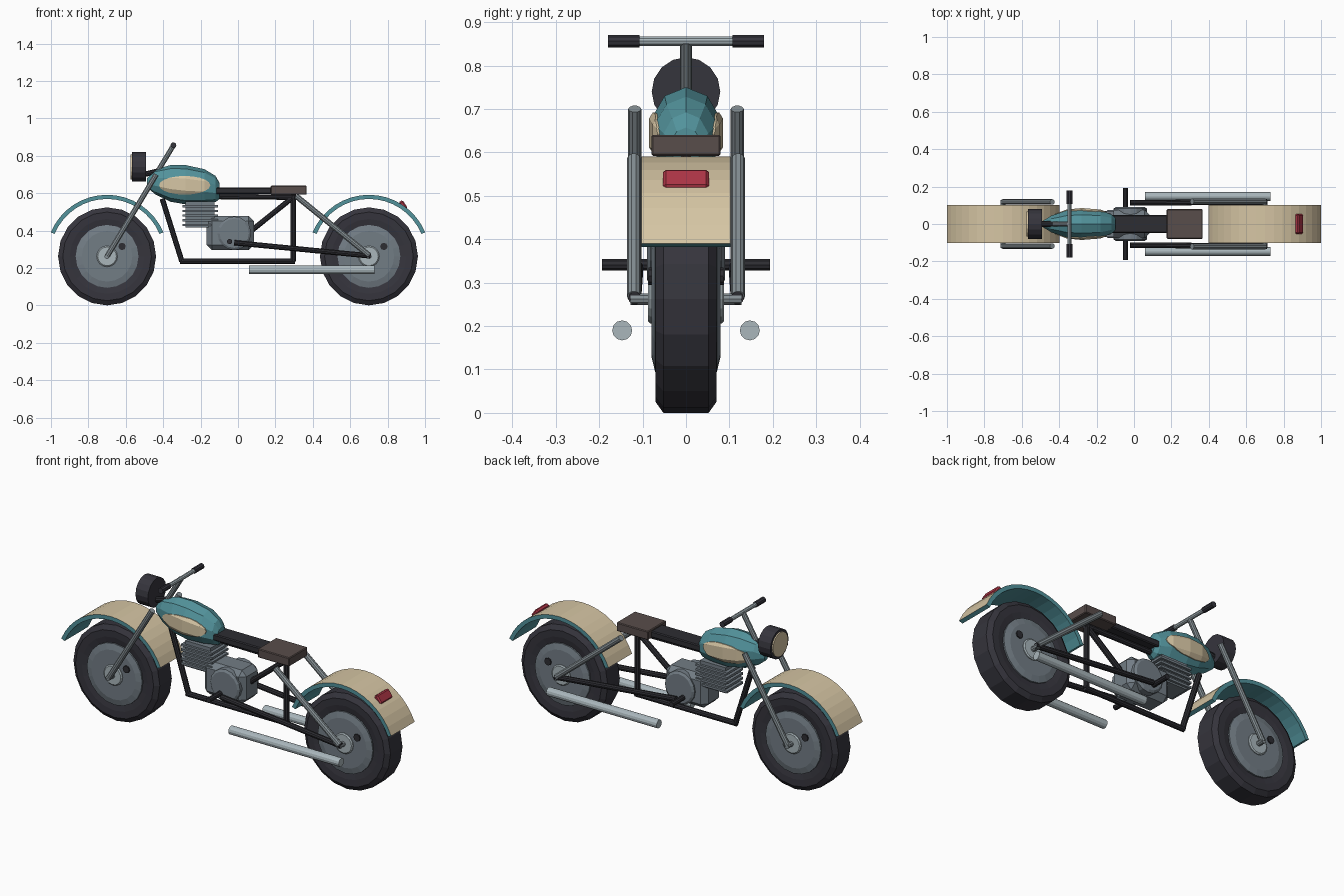
import bpy, bmesh
from math import sin, cos, pi, radians
from mathutils import Vector

if "Cube" in bpy.data.objects:
    bpy.data.objects.remove(bpy.data.objects["Cube"])


def material(name, r, g, b):
    m = bpy.data.materials.new(name)
    m.diffuse_color = (r, g, b, 1)
    m.use_nodes = True
    m.node_tree.nodes["Principled BSDF"].inputs["Base Color"].default_value = m.diffuse_color
    return m


TEAL = material("teal paint", .085, .29, .33)
CREAM = material("cream paint", .67, .56, .37)
RUBBER = material("tyre rubber", .036, .035, .046)
BLACK = material("black frame", .026, .026, .032)
ENGINE = material("engine grey", .17, .205, .235)
STEEL = material("dull steel", .24, .28, .30)
CHROME = material("bright steel", .40, .47, .50)
BROWN = material("brown leather", .098, .074, .070)
RED = material("red lens", .40, .034, .058)


def finish(name, bm, *mats):
    bmesh.ops.recalc_face_normals(bm, faces=bm.faces)
    me = bpy.data.meshes.new(name)
    bm.to_mesh(me)
    bm.free()
    for m in mats:
        me.materials.append(m)
    ob = bpy.data.objects.new(name, me)
    bpy.context.scene.collection.objects.link(ob)
    return ob


def loft(name, rings, *mats):
    """Skin a row of equal-sized rings and cap both ends."""
    bm = bmesh.new()
    rows = [[bm.verts.new(p) for p in ring] for ring in rings]
    n = len(rows[0])
    for a, b in zip(rows, rows[1:]):
        for i in range(n):
            bm.faces.new((a[i], a[(i + 1) % n], b[(i + 1) % n], b[i]))
    bm.faces.new(rows[0])
    bm.faces.new(rows[-1])
    return finish(name, bm, *mats)


def tube(name, a, b, r, mat, n=10):
    a, b = Vector(a), Vector(b)
    q = (b - a).to_track_quat('Z', 'Y')
    ring = [q @ Vector((r * cos(2 * pi * i / n), r * sin(2 * pi * i / n), 0)) for i in range(n)]
    return loft(name, [[p + c for p in ring] for c in (a, b)], mat)


def lathe(name, x, z, profile, mat, n=20):
    """Revolve (radius, y) points about a sideways axle."""
    return loft(name, [[(x + r * sin(2 * pi * i / n), y, z + r * cos(2 * pi * i / n))
                        for i in range(n)] for r, y in profile], mat)


def box(name, x, y, z, mat, bevel=0.0):
    """Box from (min, max) extents."""
    bm = bmesh.new()
    bmesh.ops.create_cube(bm, size=1)
    for v in bm.verts:
        v.co = [(e[0] + e[1]) / 2 + c * (e[1] - e[0]) for c, e in zip(v.co, (x, y, z))]
    if bevel:
        bmesh.ops.bevel(bm, geom=bm.edges[:], offset=bevel, segments=1, affect='EDGES')
    return finish(name, bm, mat)


def both_ways(half):
    return half + [(r, -y) for r, y in reversed(half)]


AXLE_Z = .262
SIDES = (("left", -1), ("right", 1))

# wheels and fenders
for end, x in (("front", -.70), ("rear", .70)):
    lathe(end + "_tyre", x, AXLE_Z,
          both_ways([(.15, .060), (.20, .069), (.237, .070), (.262, .052)]), RUBBER)
    lathe(end + "_wheel_disc", x, AXLE_Z, both_ways([(.135, .079), (.168, .071)]), ENGINE)
    lathe(end + "_hub", x, AXLE_Z, both_ways([(.050, .088), (.056, .083)]), CHROME, 16)
    tube(end + "_axle", (x, -.128, AXLE_Z), (x, .128, AXLE_Z), .014, STEEL)
    for side, s in SIDES:
        dx = -.08 if (end == "front" and s > 0) else .08
        tube(f"{end}_wheel_bolt_{side}", (x + dx, s * .07, .315), (x + dx, s * .086, .315),
             .02, BLACK, 8)
    rings = []
    for i in range(17):
        t = radians(22.6 + (180 - 45.2) * i / 16)
        rings.append([(x + r * cos(t), y, .265 + r * sin(t))
                      for r, y in ((.304, -.102), (.326, -.102), (.326, .102), (.304, .102))])
    fender = loft(end + "_fender", rings, TEAL, CREAM)
    for p in fender.data.polygons:  # cream on the outer skin only
        p.material_index = int(p.normal.dot(p.center - Vector((x, 0, .265))) > .25)

# tail light, lying on the rear fender
light = box("tail_light", (-.013, .013), (-.053, .053), (-.026, .026), RED, .007)
light.location = (.883, 0, .535)
light.rotation_euler = (0, -radians(34), 0)

# tank: ten-sided sections along x as (x, centre z, half width, half height)
SECTIONS = [(-.487, .655, .018, .025), (-.44, .660, .048, .068), (-.36, .652, .076, .098),
            (-.28, .645, .084, .105), (-.18, .636, .076, .092), (-.12, .622, .054, .070),
            (-.10, .612, .036, .045)]


def tank_body(name, mat, widen=1.0):
    return loft(name, [[(x, widen * w * sin(2 * pi * i / 10), z + h * cos(2 * pi * i / 10))
                        for i in range(10)] for x, z, w, h in SECTIONS], mat)


tank_body("fuel_tank", TEAL)
# cream oval on each flank: a slightly wider tank cut by an oval prism
panel = tank_body("tank_side_panels", CREAM, 1.07)
cutter = loft("panel_cutter", [[(-.285 + .137 * cos(2 * pi * i / 20), y,
                                 .642 + .050 * sin(2 * pi * i / 20)) for i in range(20)]
                               for y in (-.3, .3)], CREAM)
cutter.hide_render = True
cutter.hide_viewport = True
cut = panel.modifiers.new("cut", 'BOOLEAN')
cut.operation, cut.solver, cut.object = 'INTERSECT', 'EXACT', cutter

# fork, steering stem, handlebar and grips
for side, s in SIDES:
    tube("fork_leg_" + side, (-.70, s * .118, AXLE_Z), (-.437, s * .118, .70), .015, STEEL)
    tube("grip_" + side, (-.345, s * .107, .856), (-.345, s * .18, .856), .0155, RUBBER)
tube("steering_stem", (-.46, 0, .665), (-.345, 0, .856), .014, STEEL)
tube("handlebar", (-.345, -.15, .856), (-.345, .15, .856), .0115, CHROME)

# headlight
tube("headlight_shell", (-.567, 0, .74), (-.492, 0, .74), .079, RUBBER, 16)
tube("headlight_lens", (-.574, 0, .74), (-.566, 0, .74), .066, CREAM, 16)
tube("headlight_bracket", (-.50, 0, .70), (-.42, 0, .72), .015, BLACK)

# frame
TUBES = {"down_tube": ((-.405, .57), (-.30, .235)), "bottom_rail": ((-.31, .235), (.305, .235)),
         "seat_post": ((.295, .235), (.295, .59)), "top_rail": ((-.14, .582), (.31, .578)),
         "brace": ((.29, .575), (.06, .39))}
for name, (a, b) in TUBES.items():
    tube("frame_" + name, (a[0], 0, a[1]), (b[0], 0, b[1]), .015, BLACK)

# swing arms, rear struts and exhausts
for side, s in SIDES:
    tube("swing_arm_" + side, (-.02, s * .113, .335), (.71, s * .118, .264), .015, BLACK)
    tube("rear_strut_" + side, (.31, s * .12, .585), (.70, s * .12, .268), .016, STEEL)
    tube("exhaust_" + side, (.06, s * .147, .19), (.73, s * .147, .19), .023, CHROME, 12)
tube("foot_pegs", (-.045, -.193, .341), (-.045, .193, .341), .014, BLACK)

# seat
box("seat_pad", (-.12, .18), (-.048, .048), (.595, .630), BLACK, .005)
box("seat", (.175, .367), (-.08, .08), (.592, .640), BROWN, .004)

# engine
box("crankcase", (-.168, .085), (-.075, .075), (.295, .478), ENGINE, .028)
lathe("crankcase_cover", -.02, .385, both_ways([(.078, .090), (.090, .082)]), ENGINE, 16)
box("cylinder_block", (-.28, -.125), (-.058, .058), (.415, .555), ENGINE)
for i in range(5):
    z = .430 + .025 * i
    box(f"cooling_fin_{i + 1}", (-.298, -.108), (-.07, .07), (z - .006, z + .006), ENGINE)
